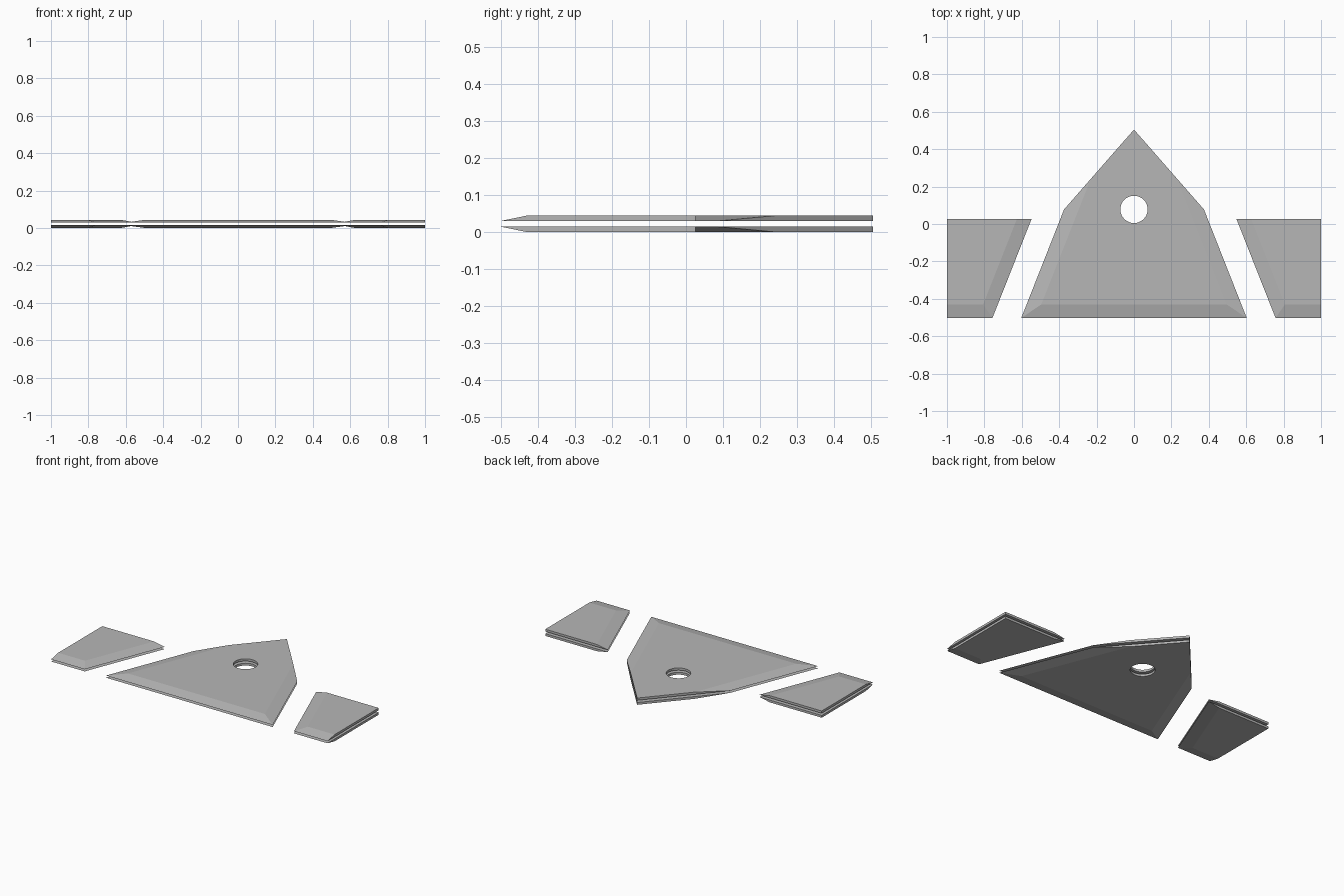
import bpy
import bmesh
from mathutils import Vector, Matrix

cube = bpy.data.objects.get("Cube")
if cube:
    bpy.data.objects.remove(cube, do_unlink=True)

grey = bpy.data.materials.new("plain grey")
grey.use_nodes = True
colour = (0.47, 0.47, 0.47, 1)
grey.diffuse_color = colour
grey.node_tree.nodes["Principled BSDF"].inputs["Base Color"].default_value = colour

BEVEL = 0.073
HOLE_CENTRE, HOLE_RADIUS = (0, 0.078), 0.073
# Inner (wide) and outer (inset) heights of each sheet
SHEETS = {"upper": (0.029, 0.044), "lower": (0.015, 0)}


def inset(outline, bevelled):
    """Move the bevelled edges of a counter-clockwise outline inwards."""
    points = [Vector(p) for p in outline]
    count = len(points)
    normals = []
    for i, p in enumerate(points):
        d = (points[(i + 1) % count] - p).normalized()
        normals.append(Vector((-d.y, d.x)))
    ring = []
    for i, p in enumerate(points):
        shifts = Vector([BEVEL if e % count in bevelled else 0 for e in (i - 1, i)])
        ring.append(p + Matrix((normals[i - 1], normals[i])).inverted() @ shifts)
    return ring


def plate(name, outline, bevelled, heights, flip=1):
    """Plate with knife-like bevels on the chosen outline edges."""
    rings = zip((outline, inset(outline, bevelled)), heights)
    bm = bmesh.new()
    wide, narrow = [[bm.verts.new((p[0] * flip, p[1], z)) for p in ring]
                    for ring, z in rings]
    bm.faces.new(wide)
    bm.faces.new(narrow)
    for i in range(len(wide)):
        j = (i + 1) % len(wide)
        bm.faces.new((wide[i], wide[j], narrow[j], narrow[i]))
    bmesh.ops.recalc_face_normals(bm, faces=bm.faces)
    mesh = bpy.data.meshes.new(name)
    bm.to_mesh(mesh)
    bm.free()
    mesh.materials.append(grey)
    obj = bpy.data.objects.new(name, mesh)
    bpy.context.collection.objects.link(obj)
    return obj


def drill(obj):
    """Cut the round hole through a plate."""
    bpy.ops.mesh.primitive_cylinder_add(vertices=32, radius=HOLE_RADIUS, depth=1,
                                        location=(*HOLE_CENTRE, 0))
    cutter = bpy.context.object
    cutter.hide_render = True
    cutter.data.materials.append(grey)
    cut = obj.modifiers.new("hole", "BOOLEAN")
    cut.operation = "DIFFERENCE"
    cut.object = cutter
    bpy.context.view_layer.objects.active = obj
    bpy.ops.object.modifier_apply(modifier=cut.name)
    bpy.data.objects.remove(cutter, do_unlink=True)


# Pointed centre: front, right side, two plain tip edges, left side
centre = [(-0.603, -0.503), (0.603, -0.503), (0.374, 0.078), (0, 0.505), (-0.374, 0.078)]
# Side plate: front, plain outer end, plain back, slanted inner edge
side = [(0.757, -0.503), (1, -0.503), (1, 0.026), (0.548, 0.026)]

for layer, heights in SHEETS.items():
    drill(plate(f"{layer}_centre_plate", centre, {0, 1, 4}, heights))
    for hand, flip in (("left", 1), ("right", -1)):
        plate(f"{layer}_{hand}_side_plate", side, {0, 3}, heights, flip)
